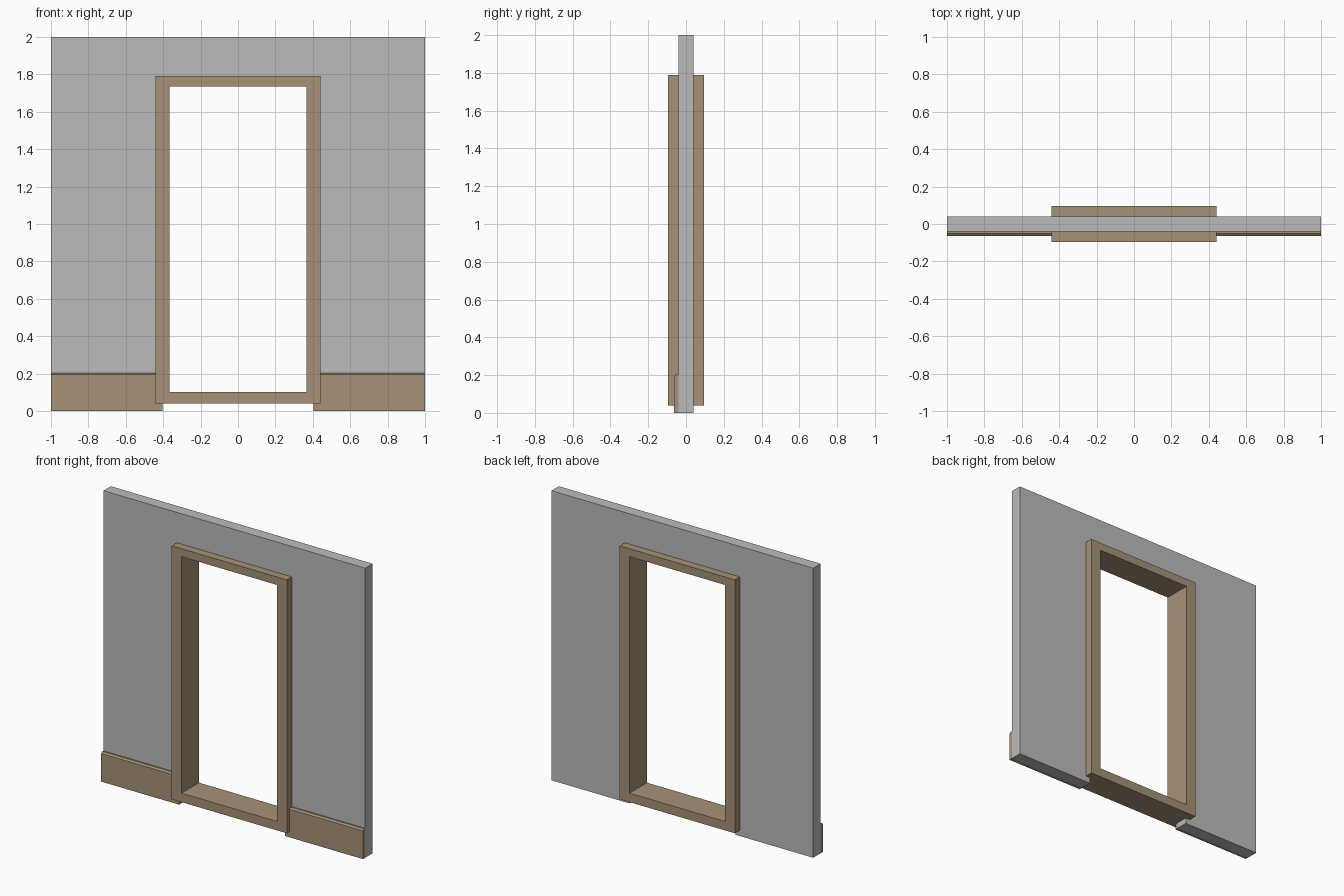
import bpy, bmesh
from mathutils import Vector

if "Cube" in bpy.data.objects:
    bpy.data.objects.remove(bpy.data.objects["Cube"])


def material(name, rgb):
    m = bpy.data.materials.new(name)
    m.diffuse_color = (*rgb, 1.0)
    m.use_nodes = True
    m.node_tree.nodes["Principled BSDF"].inputs["Base Color"].default_value = m.diffuse_color
    return m


GREY = material("wall grey", (0.50, 0.50, 0.50))
WOOD = material("brown wood", (0.38, 0.285, 0.19))


def extrude(name, points, direction, mat):
    """Extrude a flat outline along a direction into a closed solid."""
    bm = bmesh.new()
    face = bm.faces.new([bm.verts.new(p) for p in points])
    out = bmesh.ops.extrude_face_region(bm, geom=[face])
    verts = [g for g in out["geom"] if isinstance(g, bmesh.types.BMVert)]
    bmesh.ops.translate(bm, verts=verts, vec=Vector(direction))
    bmesh.ops.recalc_face_normals(bm, faces=bm.faces)
    mesh = bpy.data.meshes.new(name)
    bm.to_mesh(mesh)
    bm.free()
    mesh.materials.append(mat)
    ob = bpy.data.objects.new(name, mesh)
    bpy.context.collection.objects.link(ob)
    return ob


# Wall panel with a doorway open to the floor
W, H = 1.0, 2.0
outline = [(-W, 0), (-0.405, 0), (-0.405, 1.76), (0.405, 1.76),
           (0.405, 0), (W, 0), (W, H), (-W, H)]
extrude("wall", [(x, -0.04, z) for x, z in outline], (0, 0.08, 0), GREY)

# Door frame: rectangular ring standing proud on both sides of the wall
bm = bmesh.new()
D = 0.095


def ring(y, x, z0, z1):
    return [bm.verts.new((px, y, pz))
            for px, pz in ((-x, z0), (x, z0), (x, z1), (-x, z1))]


loops = [ring(-D, 0.44, 0.04, 1.79), ring(-D, 0.365, 0.102, 1.735),
         ring(D, 0.365, 0.102, 1.735), ring(D, 0.44, 0.04, 1.79)]
for k in range(4):
    a, b = loops[k], loops[(k + 1) % 4]
    for i in range(4):
        j = (i + 1) % 4
        bm.faces.new((a[i], a[j], b[j], b[i]))
bmesh.ops.recalc_face_normals(bm, faces=bm.faces)
mesh = bpy.data.meshes.new("door_frame")
bm.to_mesh(mesh)
bm.free()
mesh.materials.append(WOOD)
bpy.context.collection.objects.link(bpy.data.objects.new("door_frame", mesh))

# Skirting boards with a bevelled top edge, front side only
profile = [(-0.04, 0), (-0.064, 0), (-0.064, 0.195), (-0.052, 0.204), (-0.04, 0.204)]
for side, label in ((-1, "left"), (1, "right")):
    extrude("skirting_" + label, [(side * 0.405, y, z) for y, z in profile],
            (side * (W - 0.405), 0, 0), WOOD)
